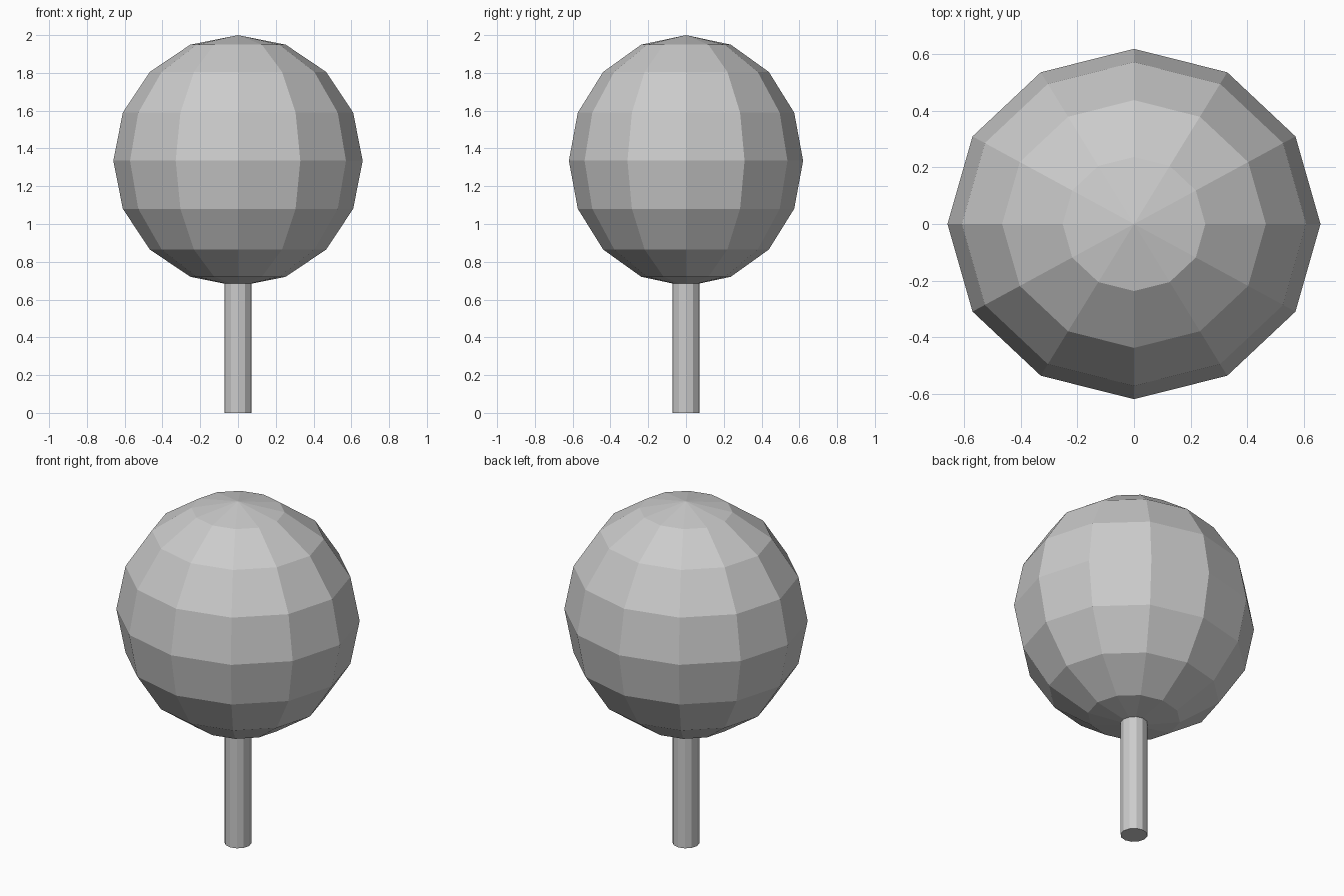
import bpy

# Remove the default object
cube = bpy.data.objects.get("Cube")
if cube:
    bpy.data.objects.remove(cube, do_unlink=True)


def make_material(name, colour):
    mat = bpy.data.materials.new(name)
    mat.use_nodes = True
    mat.diffuse_color = colour
    mat.node_tree.nodes["Principled BSDF"].inputs["Base Color"].default_value = colour
    return mat


def finish(name, mat):
    obj = bpy.context.object
    obj.name = name
    obj.data.materials.append(mat)
    bpy.ops.object.transform_apply(location=False, rotation=False, scale=True)
    bpy.ops.object.shade_flat()


SIDES = 12
CENTRE = 1.335
STEM_TOP = 0.75
grey = make_material("plain grey", (0.6, 0.6, 0.6, 1))

# Faceted ball, slightly narrower front to back
bpy.ops.mesh.primitive_uv_sphere_add(segments=SIDES, ring_count=8, radius=1,
                                     location=(0, 0, CENTRE))
bpy.context.object.scale = (0.66, 0.62, 2 - CENTRE)
finish("crown", grey)

# Thin upright stem, its top hidden inside the ball
bpy.ops.mesh.primitive_cylinder_add(vertices=SIDES, radius=0.072, depth=STEM_TOP,
                                    location=(0, 0, STEM_TOP / 2))
finish("stem", grey)
